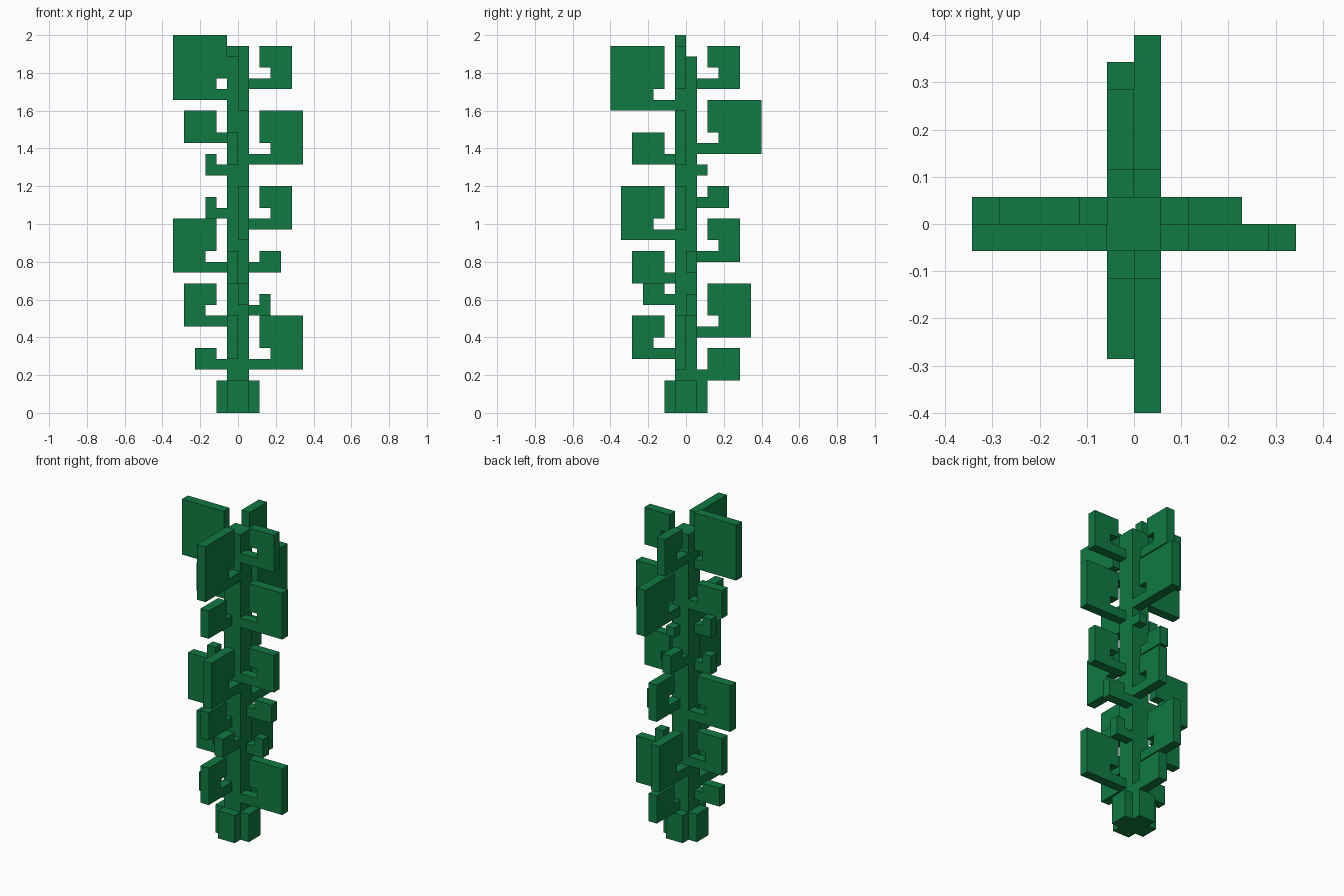
import bpy
import bmesh
from mathutils import Matrix, Vector
from math import pi

cube = bpy.data.objects.get("Cube")
if cube:
    bpy.data.objects.remove(cube, do_unlink=True)

U = 2 / 35  # grid unit

green = bpy.data.materials.new("leaf green")
green.use_nodes = True
green.diffuse_color = (0.005, 0.195, 0.054, 1)
green.node_tree.nodes["Principled BSDF"].inputs["Base Color"].default_value = green.diffuse_color


def extrude_profile(name, points, direction, offset, along_z=False):
    """Extrude a flat outline; points are in grid units."""
    bm = bmesh.new()
    face = bm.faces.new([bm.verts.new(Vector(p)) for p in points])
    depth = direction
    new = bmesh.ops.extrude_face_region(bm, geom=[face])["geom"]
    bmesh.ops.translate(bm, vec=depth, verts=[v for v in new if isinstance(v, bmesh.types.BMVert)])
    bm.transform(Matrix.Scale(U, 4) @ offset)
    bmesh.ops.recalc_face_normals(bm, faces=bm.faces)
    mesh = bpy.data.meshes.new(name)
    bm.to_mesh(mesh)
    bm.free()
    mesh.materials.append(green)
    obj = bpy.data.objects.new(name, mesh)
    bpy.context.collection.objects.link(obj)
    return obj


def leaf(name, turn, side, low, reach, high):
    """Flat leaf on a short stem; tall ones curl back over a notch."""
    height = high - low
    outline = [(1, low), (reach, low), (reach, high)]
    if height == 1:
        outline += [(1, high)]
    elif height <= 3:
        outline += [(2, high), (2, low + 1), (1, low + 1)]
    else:
        outline += [(2, high), (2, low + 2), (3, low + 2), (3, low + 1), (1, low + 1)]
    # side is the lower edge of the plate across the stem, after turning
    start = side if turn in (0, 3) else -1 - side
    if turn in (1, 3):
        start = -1 - side if turn == 1 else side
    extrude_profile(name, [(r, start, z) for r, z in outline], (0, 1, 0),
                    Matrix.Rotation(turn * pi / 2, 4, "Z"))


# Trunk and the cross-shaped root
flat = Matrix.Identity(4)
square = [(-1, -1, 0), (1, -1, 0), (1, 1, 0), (-1, 1, 0)]
extrude_profile("trunk", square, (0, 0, 33), flat)
for i in range(4):
    extrude_profile(f"root_{i + 1}", [(1, -1, 0), (2, -1, 0), (2, 1, 0), (1, 1, 0)],
                    (0, 0, 3), Matrix.Rotation(i * pi / 2, 4, "Z"))

# Leaves per direction: plate side, bottom, reach, top
leaves = {
    ("left", 0): [(-1, 4, 6, 9), (0, 9, 3, 11), (0, 13, 4, 15),
                  (-1, 17, 5, 21), (-1, 23, 6, 28), (-1, 30, 5, 34)],
    ("back", 1): [(0, 3, 5, 6), (-1, 7, 6, 12), (0, 14, 5, 18), (-1, 19, 4, 21),
                  (0, 22, 2, 23), (0, 24, 7, 29), (-1, 30, 5, 34)],
    ("right", 2): [(-1, 4, 4, 6), (0, 8, 5, 12), (0, 13, 6, 18),
                   (-1, 18, 3, 20), (-1, 22, 3, 24), (0, 25, 5, 28)],
    ("front", 3): [(-1, 5, 5, 9), (0, 10, 4, 12), (-1, 12, 5, 15),
                   (0, 16, 6, 21), (-1, 23, 5, 26), (0, 28, 7, 34)],
}
for (where, turn), rows in leaves.items():
    for n, row in enumerate(rows):
        leaf(f"{where}_leaf_{n + 1}", turn, *row)

# Top right leaf joins the trunk above and below a small gap
top = [(-1, 29), (-6, 29), (-6, 35), (-1, 35), (-1, 31), (-2, 31), (-2, 30), (-1, 30)]
extrude_profile("top_right_leaf", [(x, -1, z) for x, z in top], (0, 1, 0), flat)
